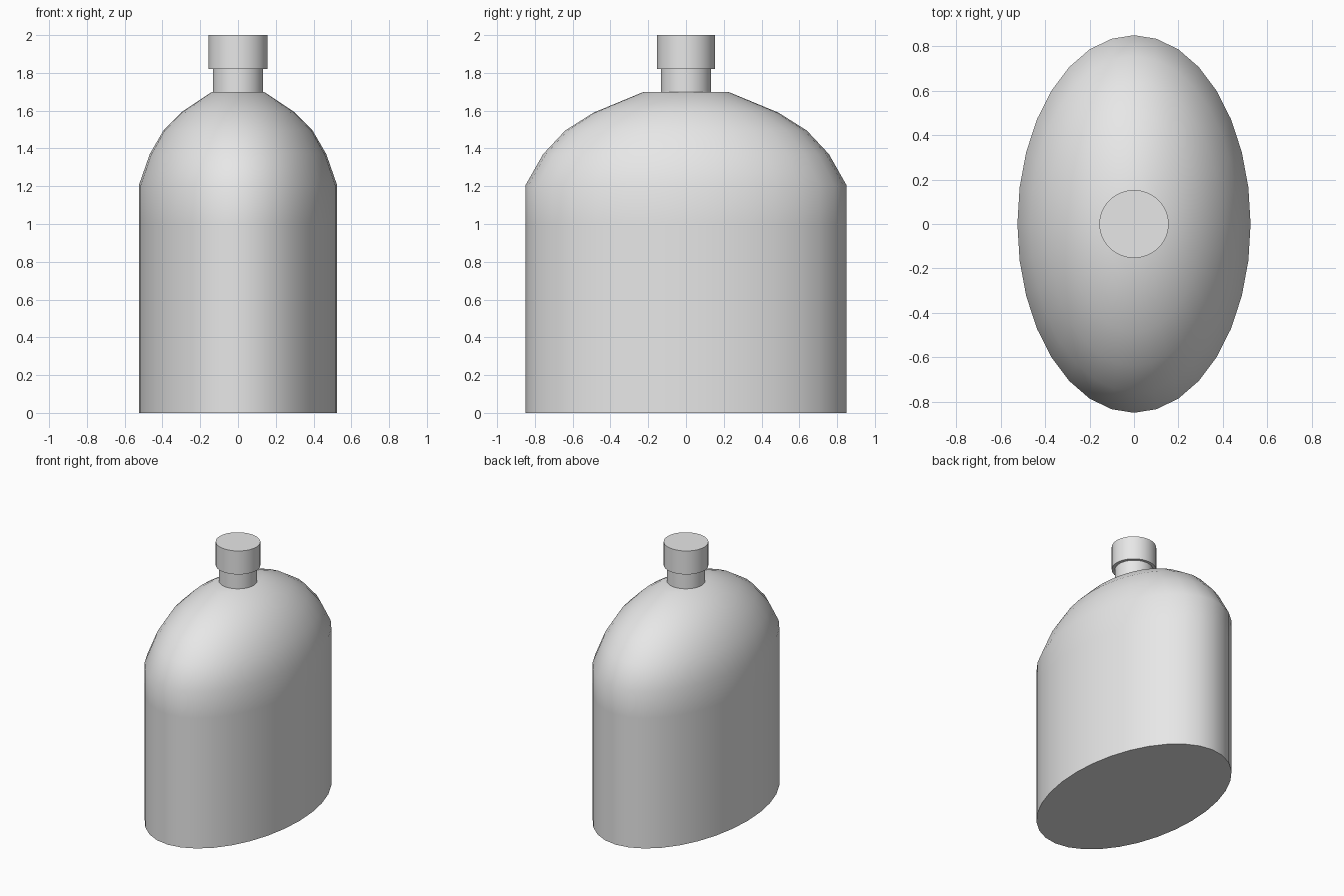
import bpy
import bmesh
from math import cos, sin, pi, radians

cube = bpy.data.objects.get("Cube")
if cube:
    bpy.data.objects.remove(cube, do_unlink=True)

# One plain grey for the whole bottle
grey = bpy.data.materials.new("plain grey")
grey.use_nodes = True
colour = (0.8, 0.8, 0.8, 1)
grey.diffuse_color = colour
grey.node_tree.nodes["Principled BSDF"].inputs["Base Color"].default_value = colour


def loft(name, rx, ry, profile, sides):
    """Stack elliptical rings; profile holds (scale, height) pairs."""
    bm = bmesh.new()
    rings = []
    for scale, z in profile:
        angles = [2 * pi * i / sides for i in range(sides)]
        rings.append([bm.verts.new((rx * scale * cos(a), ry * scale * sin(a), z))
                      for a in angles])
    for low, high in zip(rings, rings[1:]):
        for i in range(sides):
            j = (i + 1) % sides
            bm.faces.new((low[i], low[j], high[j], high[i]))
    bm.faces.new(rings[0][::-1])
    bm.faces.new(rings[-1])
    mesh = bpy.data.meshes.new(name)
    bm.to_mesh(mesh)
    bm.free()
    mesh.materials.append(grey)
    obj = bpy.data.objects.new(name, mesh)
    bpy.context.collection.objects.link(obj)
    bpy.ops.object.select_all(action="DESELECT")
    obj.select_set(True)
    bpy.context.view_layer.objects.active = obj
    bpy.ops.object.shade_smooth_by_angle(angle=radians(35))
    return obj


# Oval body with straight walls and a domed shoulder
loft("bottle_body", 0.525, 0.85,
     [(1, 0), (1, 1), (1, 1.205), (0.89, 1.37), (0.752, 1.495),
      (0.575, 1.59), (0.262, 1.70)], 32)

# Round neck set into the shoulder, and the wider cap on top
loft("bottle_neck", 0.133, 0.133, [(1, 1.66), (1, 1.82)], 48)
loft("bottle_cap", 0.156, 0.153, [(1, 1.82), (1, 2)], 48)
